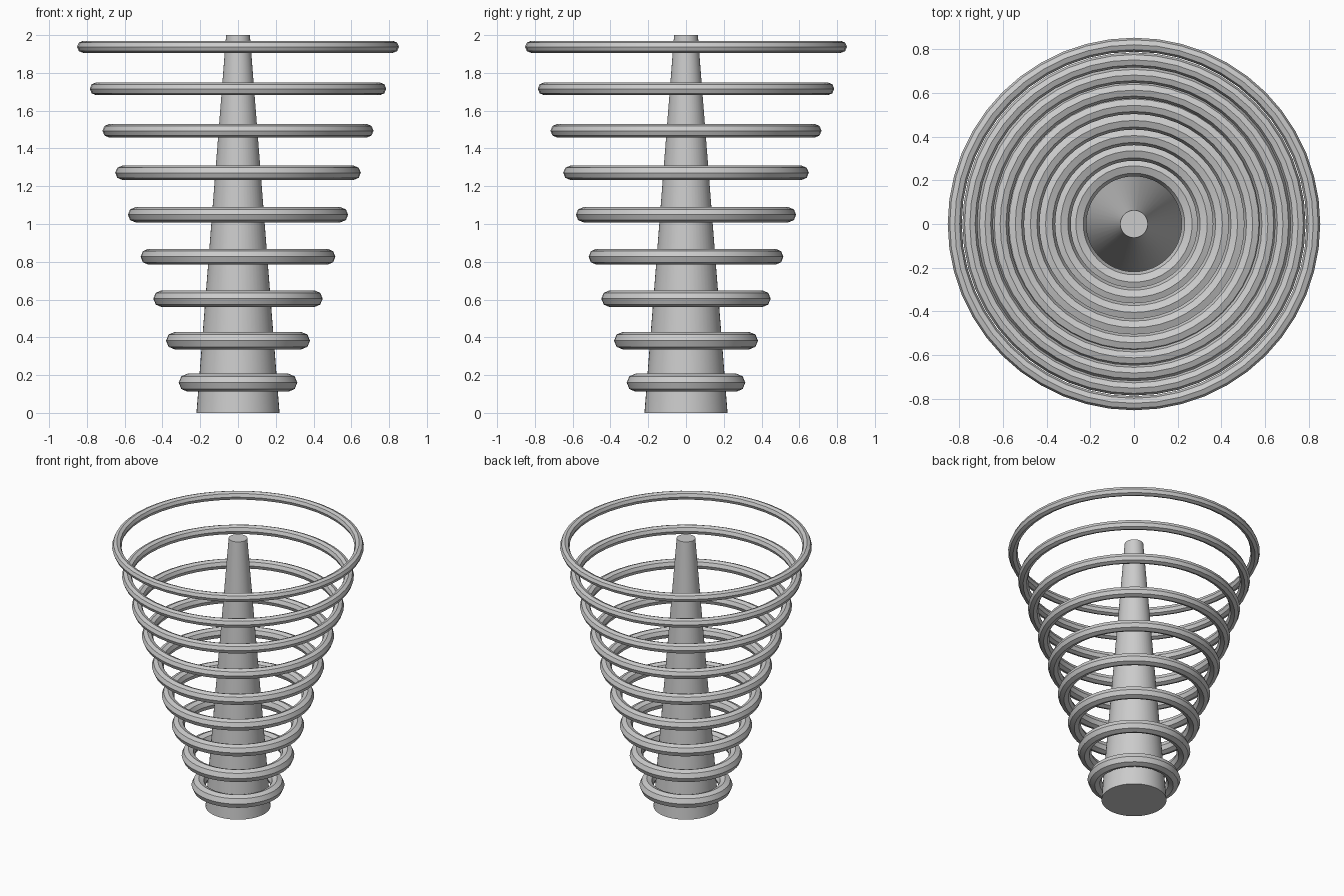
import bpy
import bmesh
import math

cube = bpy.data.objects.get("Cube")
if cube:
    bpy.data.objects.remove(cube, do_unlink=True)

grey = bpy.data.materials.new("plain grey")
grey.use_nodes = True
COLOUR = (0.6, 0.6, 0.6, 1)
grey.diffuse_color = COLOUR
grey.node_tree.nodes["Principled BSDF"].inputs["Base Color"].default_value = COLOUR


def finish(obj, name):
    obj.name = name
    obj.data.materials.append(grey)
    bpy.ops.object.shade_smooth_by_angle(angle=math.radians(30))


# Tapered central post
bpy.ops.mesh.primitive_cone_add(vertices=48, radius1=0.22, radius2=0.063,
                                depth=2, location=(0, 0, 1))
finish(bpy.context.object, "tapered_post")

# Floating rings, growing wider and thinner towards the top
RINGS = 9
for i in range(RINGS):
    t = i / (RINGS - 1)
    tube = 0.048 - 0.016 * t
    outer = 0.314 + 0.538 * t
    bpy.ops.mesh.primitive_torus_add(
        major_radius=outer - tube, minor_radius=tube,
        major_segments=48, minor_segments=8,
        location=(0, 0, 0.16 + 1.778 * t))
    finish(bpy.context.object, f"ring_{i + 1}")
